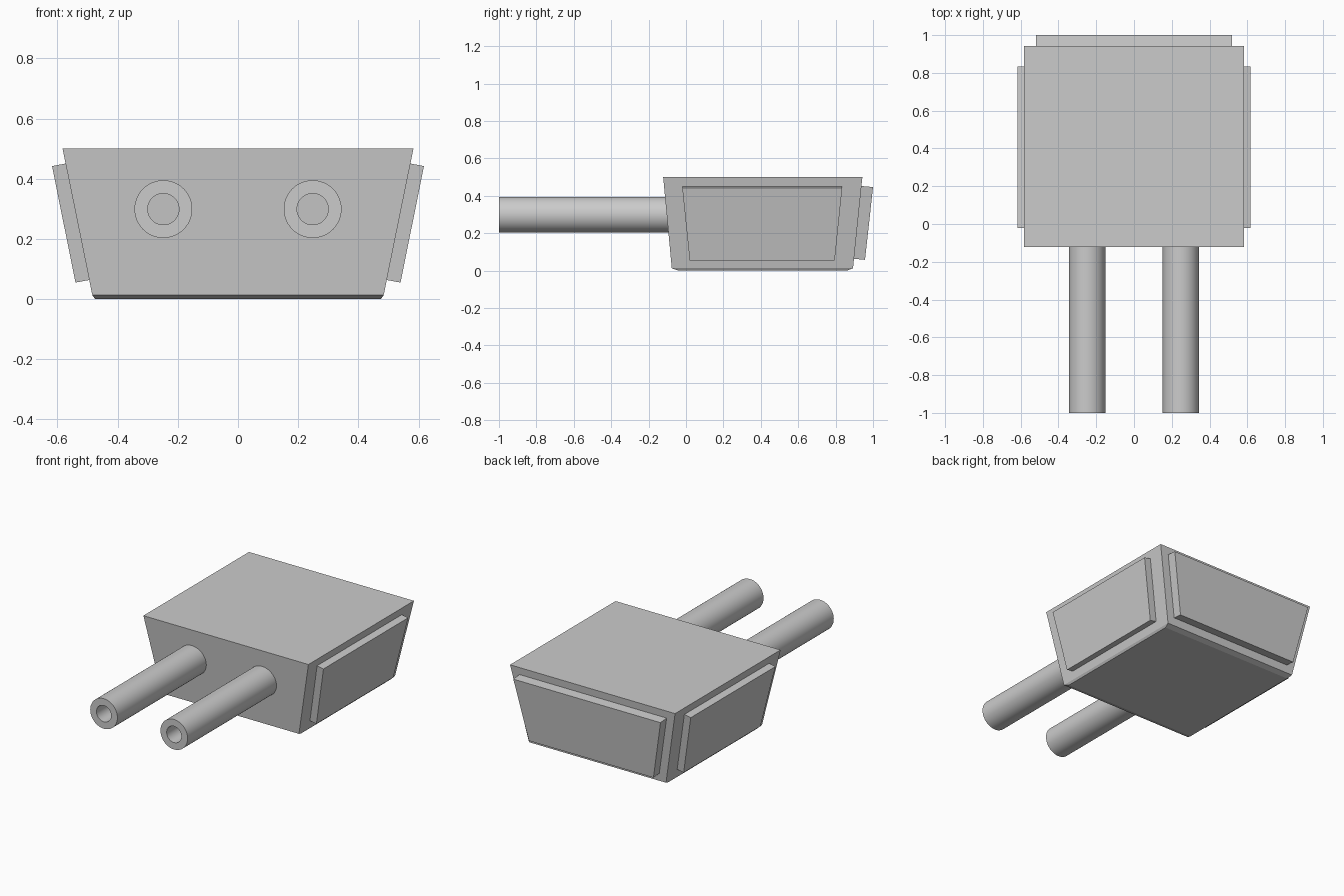
import bpy, bmesh, math

if "Cube" in bpy.data.objects:
    bpy.data.objects.remove(bpy.data.objects["Cube"])


def loft(name, rings):
    """Closed solid through a stack of matching rings."""
    bm = bmesh.new()
    loops = [[bm.verts.new(p) for p in ring] for ring in rings]
    for a, b in zip(loops, loops[1:]):
        for i in range(len(a)):
            j = (i + 1) % len(a)
            bm.faces.new((a[i], a[j], b[j], b[i]))
    bm.faces.new(loops[0][::-1])
    bm.faces.new(loops[-1])
    bmesh.ops.recalc_face_normals(bm, faces=bm.faces[:])
    mesh = bpy.data.meshes.new(name)
    bm.to_mesh(mesh)
    bm.free()
    obj = bpy.data.objects.new(name, mesh)
    bpy.context.collection.objects.link(obj)
    return obj


def mirror_x(obj):
    obj.modifiers.new("mirror", 'MIRROR')


def rect(hx, y0, y1, z):
    return [(-hx, y0, z), (hx, y0, z), (hx, y1, z), (-hx, y1, z)]


# Tapered body with a thin chamfer around the bottom
loft("body", [rect(0.475, -0.04, 0.86, 0.0),
              rect(0.484, -0.076, 0.893, 0.013),
              rect(0.583, -0.122, 0.943, 0.5)])

# Raised side panels, tilted with the body walls
inner = [(0.48, 0.02, 0.066), (0.48, 0.795, 0.066),
         (0.558, 0.835, 0.453), (0.558, -0.02, 0.453)]
outer = [(x + 0.06, y, z - 0.011) for x, y, z in inner]
mirror_x(loft("side_panel", [inner, outer]))

# Raised back panel
inner = [(-0.44, 0.88, 0.065), (0.44, 0.88, 0.065),
         (0.52, 0.923, 0.454), (-0.52, 0.923, 0.454)]
outer = [(x, y + 0.077, z - 0.007) for x, y, z in inner]
loft("back_panel", [inner, outer])

# Pair of hollow tubes running forward from the body
SEG = 48
bm = bmesh.new()
profile = [(0.096, -0.08), (0.096, -1.0), (0.052, -1.0), (0.052, -0.08)]
rings = []
for r, y in profile:
    rings.append([bm.verts.new((0.248 + r * math.cos(2 * math.pi * k / SEG), y,
                                0.299 + r * math.sin(2 * math.pi * k / SEG)))
                  for k in range(SEG)])
for i in range(4):
    a, b = rings[i], rings[(i + 1) % 4]
    for k in range(SEG):
        n = (k + 1) % SEG
        bm.faces.new((a[k], a[n], b[n], b[k]))
bmesh.ops.recalc_face_normals(bm, faces=bm.faces[:])
mesh = bpy.data.meshes.new("tube")
bm.to_mesh(mesh)
bm.free()
tube = bpy.data.objects.new("tube", mesh)
bpy.context.collection.objects.link(tube)
bpy.context.view_layer.objects.active = tube
tube.select_set(True)
bpy.ops.object.shade_smooth_by_angle(angle=math.radians(30))
mirror_x(tube)
